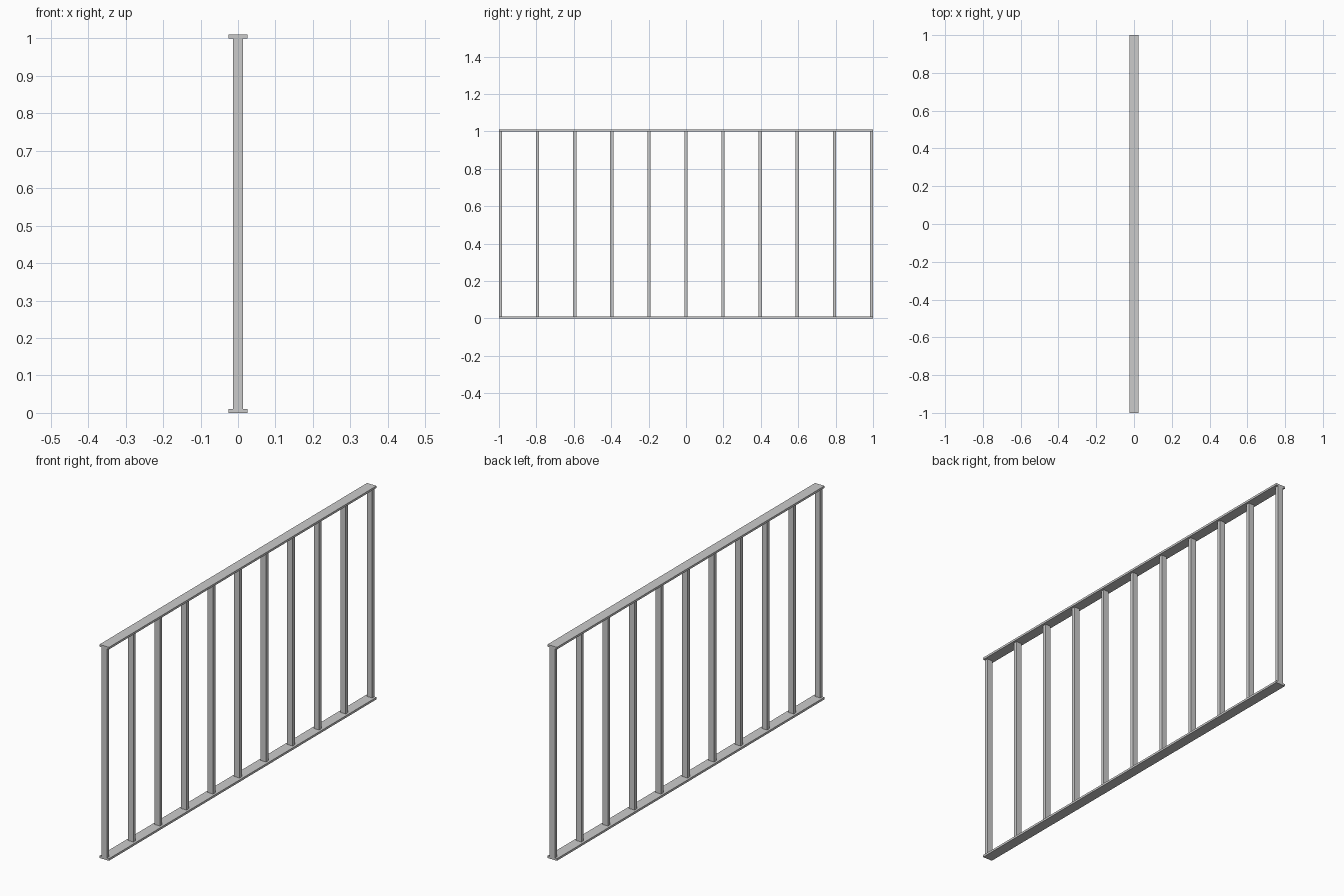
import bpy

if "Cube" in bpy.data.objects:
    bpy.data.objects.remove(bpy.data.objects["Cube"])


def box(name, size, center):
    """Axis-aligned box with its size baked into the mesh."""
    bpy.ops.mesh.primitive_cube_add(size=1, location=center)
    obj = bpy.context.object
    obj.name = name
    obj.scale = size
    bpy.ops.object.transform_apply(location=False, rotation=False, scale=True)
    return obj


LENGTH, RAIL_W, RAIL_T = 2.0, 0.05, 0.01
BAR_X, BAR_Y, TOP = 0.028, 0.017, 1.01
BARS = 11

# Flat rails along the floor and the top
box("bottom_rail", (RAIL_W, LENGTH, RAIL_T), (0, 0, RAIL_T / 2))
box("top_rail", (RAIL_W, LENGTH, RAIL_T), (0, 0, TOP - RAIL_T / 2))

# Evenly spaced upright bars, the outer two flush with the rail ends
bar_h = TOP - 2 * RAIL_T
span = LENGTH - BAR_Y
for i in range(BARS):
    y = -span / 2 + span * i / (BARS - 1)
    box(f"upright_bar_{i + 1}", (BAR_X, BAR_Y, bar_h), (0, y, TOP / 2))
